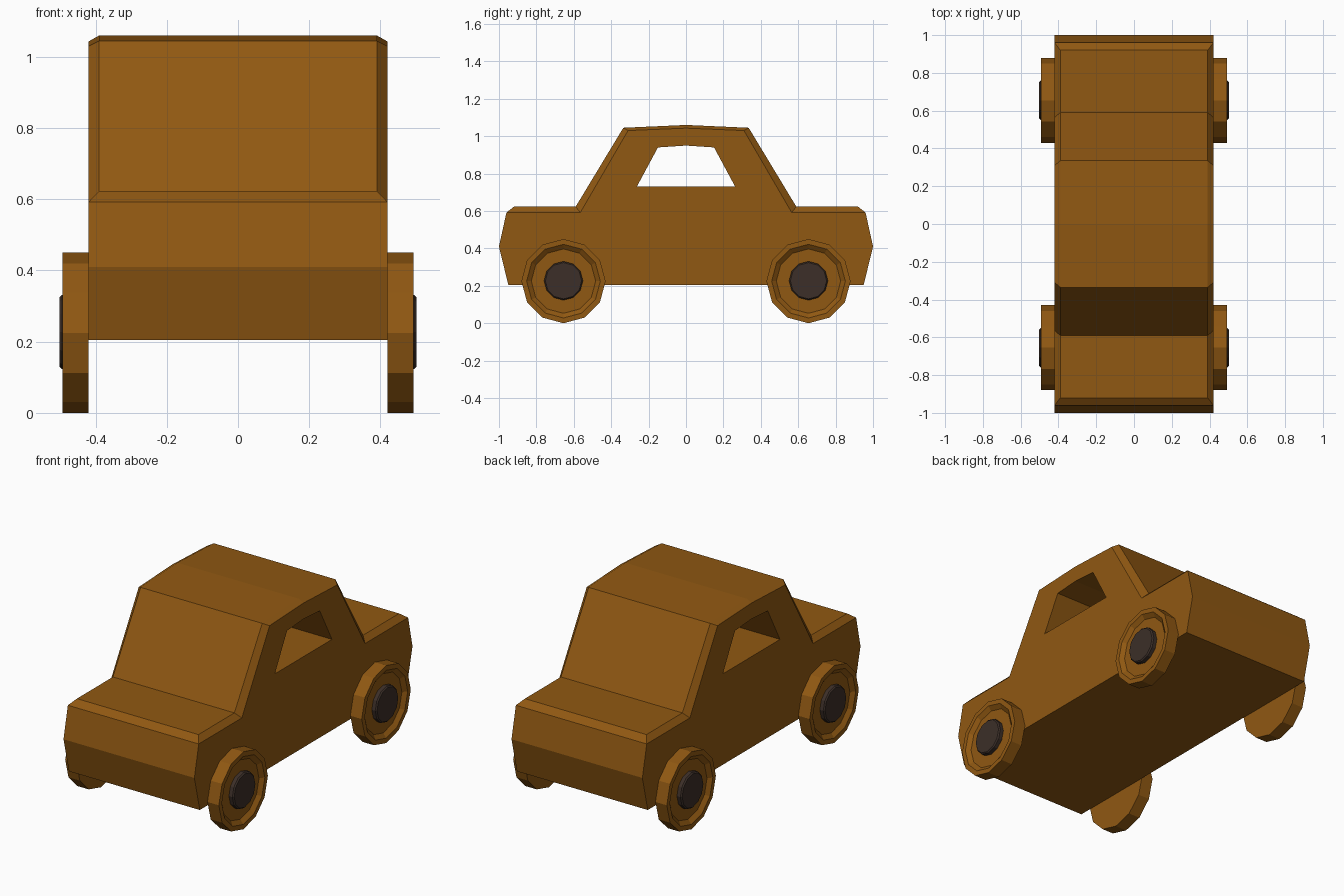
import bpy, bmesh
from math import sin, cos, pi

if "Cube" in bpy.data.objects:
    bpy.data.objects.remove(bpy.data.objects["Cube"])


def material(name, rgb):
    m = bpy.data.materials.new(name)
    m.diffuse_color = (*rgb, 1)
    m.use_nodes = True
    m.node_tree.nodes["Principled BSDF"].inputs["Base Color"].default_value = m.diffuse_color
    return m


wood = material("wood", (0.28, 0.098, 0.006))
dark = material("dark_wood", (0.045, 0.028, 0.021))


def loft(name, rings, mat):
    """Skin a series of equal-length point rings and cap both ends."""
    bm = bmesh.new()
    loops = [[bm.verts.new(p) for p in ring] for ring in rings]
    n = len(loops[0])
    for a, b in zip(loops, loops[1:]):
        for i in range(n):
            j = (i + 1) % n
            bm.faces.new((a[i], a[j], b[j], b[i]))
    bm.faces.new(loops[0])
    bm.faces.new(loops[-1])
    bmesh.ops.remove_doubles(bm, verts=bm.verts, dist=1e-5)
    bmesh.ops.recalc_face_normals(bm, faces=bm.faces)
    mesh = bpy.data.meshes.new(name)
    bm.to_mesh(mesh)
    bm.free()
    mesh.materials.append(mat)
    ob = bpy.data.objects.new(name, mesh)
    bpy.context.collection.objects.link(ob)
    return ob


def symmetric(half):
    """Mirror a front half profile (y, z) to the rear."""
    return half + [(-y, z) for y, z in reversed(half) if y != 0]


def section(x, profile):
    return [(x, y, z) for y, z in profile]


# Body: side outline is inset, so lofting makes the chamfered upper edges
lower = [(-0.95, 0.205), (-1.0, 0.41), (-0.96, 0.592)]
side = symmetric(lower + [(-0.96, 0.592), (-0.565, 0.592), (-0.31, 1.03), (0, 1.043)])
core = symmetric(lower + [(-0.92, 0.623), (-0.59, 0.623), (-0.335, 1.045), (0, 1.06)])
body = loft("car_body", [section(-0.42, side), section(-0.39, core),
                         section(0.39, core), section(0.42, side)], wood)

# Window opening straight through the cabin
window = symmetric([(-0.262, 0.732), (-0.15, 0.94), (0, 0.95)])
cutter = loft("window_cutter", [section(-0.6, window), section(0.6, window)], wood)
cutter.hide_render = True
cutter.hide_set(True)
cut = body.modifiers.new("window", 'BOOLEAN')
cut.operation = 'DIFFERENCE'
cut.solver = 'EXACT'
cut.object = cutter


def turned(name, steps, side, y, mat, z=0.225, n=12):
    """Twelve-sided turned part on the x axis from (x, radius) steps."""
    rings = [[(side * x, y + r * sin(2 * pi * i / n), z + r * cos(2 * pi * i / n))
              for i in range(n)] for x, r in steps]
    return loft(name, rings, mat)


# Wheels with dished faces, and dark hub pegs
for end, y in (("front", -0.655), ("rear", 0.655)):
    for hand, s in (("left", -1), ("right", 1)):
        turned(f"{end}_{hand}_wheel", [(0.42, 0.225), (0.493, 0.225), (0.493, 0.197),
                                       (0.473, 0.172)], s, y, wood)
        turned(f"{end}_{hand}_hub", [(0.46, 0.104), (0.495, 0.104), (0.502, 0.097)],
               s, y, dark, z=0.227)
